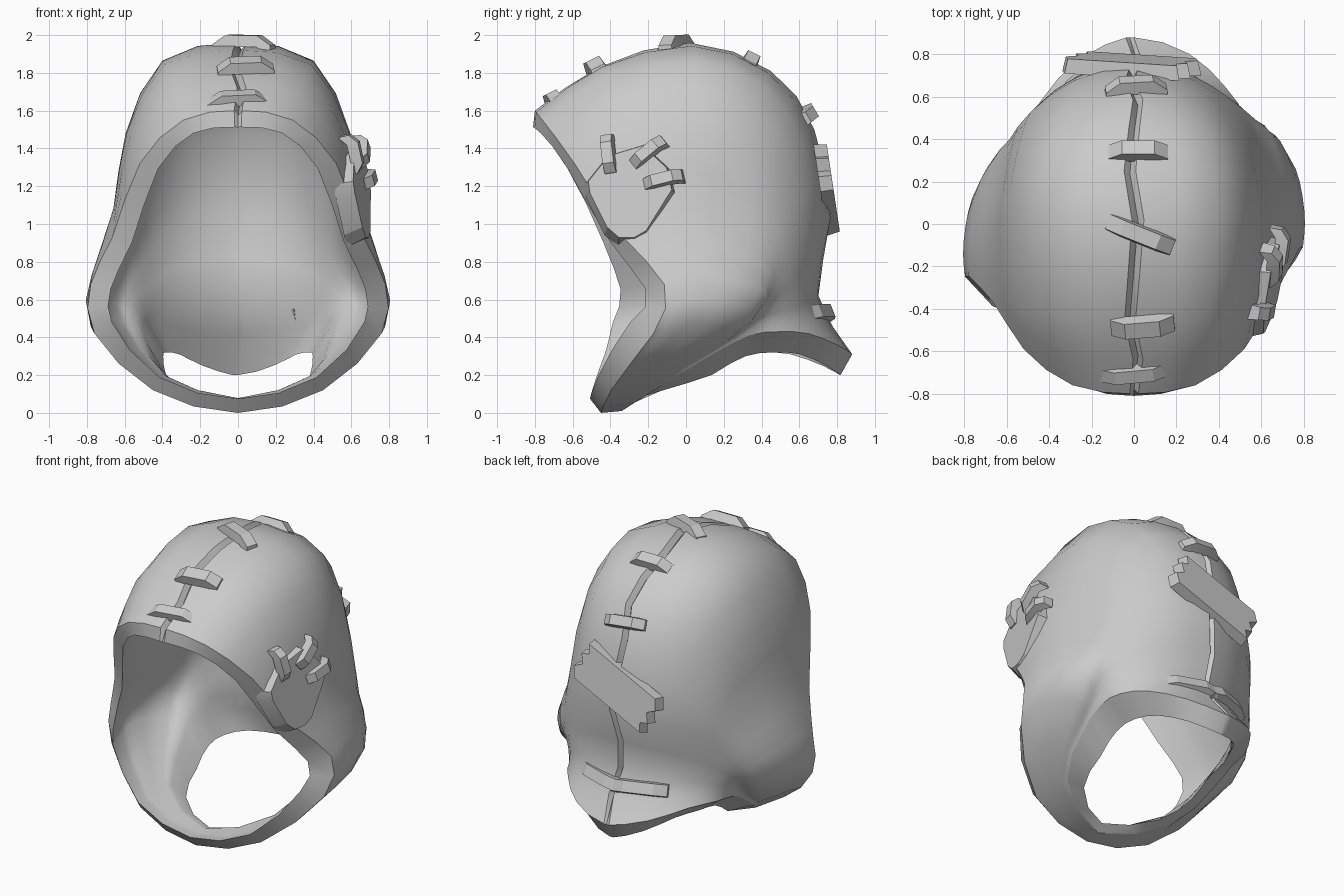
import bpy, bmesh, math
from mathutils import Vector, Matrix

if "Cube" in bpy.data.objects:
    bpy.data.objects.remove(bpy.data.objects["Cube"])

cloth = bpy.data.materials.new("grey_cloth")
cloth.diffuse_color = (0.6, 0.6, 0.6, 1)
cloth.use_nodes = True
cloth.node_tree.nodes["Principled BSDF"].inputs["Base Color"].default_value = cloth.diffuse_color


def finish(name, bm, angle=35):
    bmesh.ops.recalc_face_normals(bm, faces=bm.faces)
    mesh = bpy.data.meshes.new(name)
    bm.to_mesh(mesh)
    bm.free()
    ob = bpy.data.objects.new(name, mesh)
    bpy.context.collection.objects.link(ob)
    mesh.materials.append(cloth)
    bpy.ops.object.select_all(action='DESELECT')
    ob.select_set(True)
    bpy.context.view_layer.objects.active = ob
    bpy.ops.object.shade_smooth_by_angle(angle=math.radians(angle), keep_sharp_edges=True)
    return ob


def spline(p, u):
    """Catmull-Rom through p[1..-2]; u = 0 at p[1]."""
    i = min(int(u), len(p) - 4)
    t = u - i
    a, b, c, d = p[i:i + 4]
    return 0.5 * (2 * b + (c - a) * t + (2 * a - 5 * b + 4 * c - d) * t * t
                  + (3 * b - a - 3 * c + d) * t ** 3)


# Hood ribs, each running from the face edge back to the neck edge
crown = [(0, -.80, 1.60), (0, -.46, 1.83), (0, .02, 1.96), (0, .45, 1.81),
         (0, .68, 1.50), (0, .765, 1.03), (0, .70, .62), (0, .88, .31)]
upper = [(.29, -.76, 1.55), (.36, -.43, 1.78), (.40, .04, 1.865), (.36, .40, 1.74),
         (.30, .62, 1.43), (.27, .70, 1.00), (.24, .65, .60), (.26, .79, .36)]
temple = [(.52, -.59, 1.32), (.57, -.36, 1.46), (.595, .05, 1.48), (.555, .32, 1.38),
          (.51, .48, 1.18), (.46, .57, .90), (.41, .57, .57), (.43, .62, .42)]
cheek = [(.665, -.35, .93), (.655, -.22, 1.06), (.66, .0, 1.08), (.63, .22, 1.02),
         (.60, .38, .93), (.575, .45, .75), (.52, .47, .54), (.53, .46, .43)]
jaw = [(.78, -.18, .68), (.775, -.08, .73), (.765, .06, .73), (.745, .21, .70),
       (.69, .33, .66), (.64, .37, .60), (.58, .34, .50), (.55, .30, .41)]
hem = [(.76, -.22, .42), (.78, -.11, .46), (.77, .01, .48), (.73, .12, .46),
       (.67, .20, .44), (.62, .21, .41), (.56, .18, .37), (.53, .12, .31)]


def straight(a, b):
    return [Vector(a).lerp(Vector(b), i / 7) for i in range(8)]


ribs = [[Vector(p) for p in r] for r in (crown, upper, temple, cheek, jaw, hem)]
ribs += [straight((.45, -.40, .12), (.42, -.14, .14)),
         straight((0, -.45, 0), (0, -.34, .01))]


def mirror(v):
    return Vector((-v.x, v.y, v.z))


# Shell: outer skin, seam groove, thick rolled rims and inner lining
SUB = 2
half_u = [.07] + [i / SUB for i in range(1, 7 * SUB)]
rows = []
for i in range(7 * SUB + 1):
    v = i / SUB
    ring = [spline([2 * r[0] - r[1]] + r + [2 * r[-1] - r[-2]], v) for r in ribs]
    ring = [mirror(ring[1])] + ring + [mirror(ring[-2])]
    half = [spline(ring, u) for u in half_u]
    loop = [spline(ring, 0)] + half + [spline(ring, 7)] + [mirror(p) for p in reversed(half)]
    for p in loop:                       # the lower hood is slightly twisted
        p.y += .09 * p.x * math.exp(-((p.z - .6) / .3) ** 2)
    wiggle = .022 * math.sin(i * 2.1)
    for k in (-1, 0, 1):
        loop[k].x += wiggle
    rows.append(loop)
n = len(rows[0])


def bridge(bm, grid):
    for a, b in zip(grid, grid[1:]):
        for k in range(n):
            bm.faces.new((a[k], a[(k + 1) % n], b[(k + 1) % n], b[k]))


bm = bmesh.new()
outer = [[bm.verts.new(p) for p in r] for r in rows]
bridge(bm, outer)
bmesh.ops.recalc_face_normals(bm, faces=bm.faces)
bm.normal_update()
sign = 1 if outer[4][0].normal.z > 0 else -1
inner = []
for i, r in enumerate(outer):
    line = []
    for w in r:
        p = w.co - w.normal * sign * .07
        if i == 0:                       # face rim leans forward and inward
            k = min(1, max(0, w.co.z - .1) / .3)
            p = w.co - w.normal * sign * (.075 + .035 * k)
            p.y -= .055 + .06 * min(1, (abs(w.co.x) / .75) ** 4) + .035 * max(0, w.co.z - 1)
        elif i == len(outer) - 1:        # neck rim turns down and in
            k = min(1, w.co.z / .3)
            p = Vector((w.co.x * .72, .1 + (w.co.y - .1) * .92, w.co.z - .11 * k + .06 * (1 - k)))
        line.append(bm.verts.new(p))
    inner.append(line)
for r in outer[:-1]:                     # sink the seam
    r[0].co -= r[0].normal * sign * .035
bridge(bm, outer[-1:] + inner[::-1] + outer[:1])
for r in (outer[0], outer[-1], inner[0], inner[-1]):
    for k in range(n):
        bm.edges.get((r[k], r[(k + 1) % n])).smooth = False
finish("hood_shell", bm, 38)


def frame(loc, along, normal):
    z = Vector(normal).normalized()
    x = Vector(along)
    x = (x - z * x.dot(z)).normalized()
    y = z.cross(x)
    return Matrix.Translation(loc) @ Matrix((x, y, z)).transposed().to_4x4()


def bar(name, loc, along, normal, length, width, height=.05, drop=.05):
    """Bent strip with a raised middle and dipping ends."""
    bm = bmesh.new()
    secs = []
    for t in (-1, -.55, .55, 1):
        z = height - (drop if abs(t) == 1 else 0)
        secs.append([bm.verts.new((t * length / 2, s * width / 2, h))
                     for s, h in ((-1, z - .06), (1, z - .06), (.8, z), (-.8, z))])
    for a, b in zip(secs, secs[1:]):
        for k in range(4):
            bm.faces.new((a[k], a[(k + 1) % 4], b[(k + 1) % 4], b[k]))
    bm.faces.new(secs[0])
    bm.faces.new(secs[-1])
    bm.transform(frame(loc, along, normal))
    finish(name, bm, 20)


# Stitches across the centre seam
seam = [((0, -.70, 1.65), (1, .10, .03), (0, -.45, .9), .33, .08),
        ((.04, -.48, 1.825), (1, .1, 0), (0, -.45, .9), .30, .10),
        ((.03, -.05, 1.95), (1, -.4, -.05), (0, -.05, 1), .33, .09),
        ((.02, .34, 1.86), (1, 0, 0), (0, .45, .9), .28, .09),
        ((.01, .64, 1.58), (1, .22, 0), (0, .85, .5), .29, .08)]
for i, args in enumerate(seam):
    bar(f"seam_stitch_{i + 1}", *args)

# Strap around the nape, over the seam
for s, name in ((-1, "left"), (1, "right")):
    bar(f"nape_strap_{name}", (s * .15, .715, .53), (1, -s * .35, 0),
        (s * .35, 1, .45), .36, .09, .035, .035)


def plate(name, pts, depth, matrix, bevel=.95, lift=0):
    """Flat outline with thickness; the outer edge is bevelled."""
    bm = bmesh.new()
    c = sum((Vector(p) for p in pts), Vector((0, 0))) / len(pts)
    lo = [bm.verts.new((p[0], p[1], -depth)) for p in pts]
    hi = [bm.verts.new((*(c + (Vector(p) - c) * bevel + Vector((0, lift))), 0)) for p in pts]
    bm.faces.new(lo)
    bm.faces.new(hi)
    m = len(pts)
    for k in range(m):
        bm.faces.new((lo[k], lo[(k + 1) % m], hi[(k + 1) % m], hi[k]))
    bm.transform(matrix)
    finish(name, bm, 20)


# Torn tape across the back of the head
torn = [(.30, -.14), (.27, -.08), (.32, -.05), (.28, .01), (.33, .06), (.29, .13)]
tape = torn + [(-x, -y) for x, y in torn]
plate("back_tape", tape, .07, frame((-.01, .78, 1.19), (1, 0, .42), (0, 1, .15)))

# Shield-shaped patch on the right temple
shield = [(-.54, 1.21), (-.42, 1.36), (-.22, 1.42), (-.08, 1.29), (-.05, 1.16),
          (-.20, .92), (-.27, .88), (-.36, .88), (-.43, .94), (-.53, 1.14)]
slope = Matrix(((.2, -.12, 1, .86), (1, 0, 0, 0), (0, 1, 0, 0), (0, 0, 0, 1)))
plate("temple_patch", shield, .10, slope, .9, .025)

# Stitches holding the patch
face = (1, -.2, .2)
for i, (y, z, along) in enumerate([(-.41, 1.37, (0, -.15, 1)), (-.20, 1.38, (0, .8, .65)),
                                   (-.12, 1.235, (0, 1, .22))]):
    x = .85 + .2 * y - .12 * z
    bar(f"patch_stitch_{i + 1}", (x, y, z), along, face, .21, .075, .05, .04)
